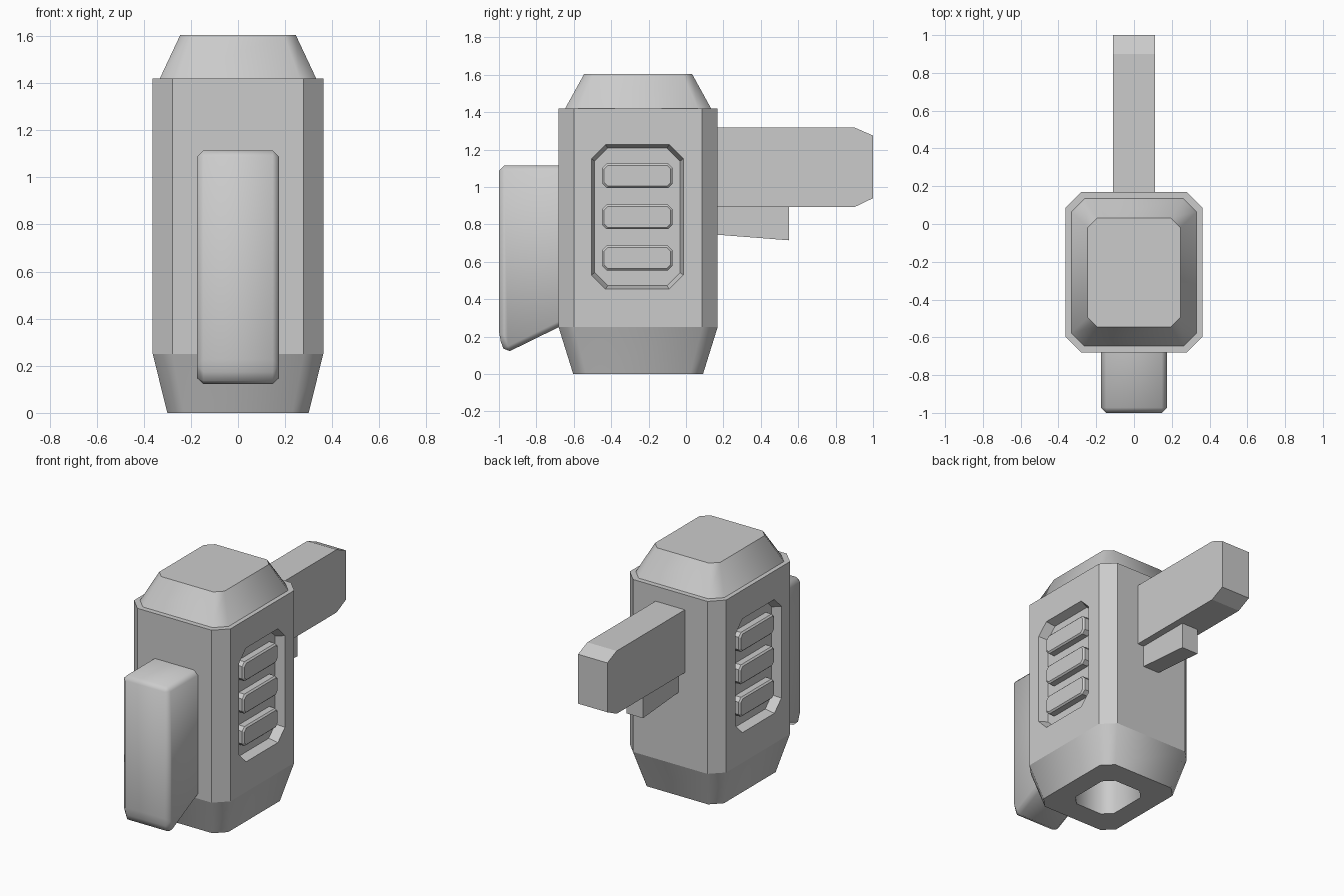
import bpy, bmesh
from mathutils import Vector

if "Cube" in bpy.data.objects:
    bpy.data.objects.remove(bpy.data.objects["Cube"], do_unlink=True)

grey = bpy.data.materials.new("plain_grey")
grey.use_nodes = True
colour = (0.6, 0.6, 0.6, 1)
grey.diffuse_color = colour
grey.node_tree.nodes["Principled BSDF"].inputs["Base Color"].default_value = colour

BODY_Y = -0.256
SHOULDER, SKIRT = 1.42, 0.25


def make_object(name, bm):
    bmesh.ops.recalc_face_normals(bm, faces=bm.faces)
    mesh = bpy.data.meshes.new(name)
    bm.to_mesh(mesh)
    bm.free()
    mesh.materials.append(grey)
    obj = bpy.data.objects.new(name, mesh)
    bpy.context.collection.objects.link(obj)
    return obj


def octagon(a, b, c):
    """Corners of a rectangle with half sizes a, b and chamfer c."""
    return [(a, c - b), (a, b - c), (a - c, b), (c - a, b),
            (-a, b - c), (-a, c - b), (c - a, -b), (a - c, -b)]


def loft(name, rings, place):
    """Closed skin through octagon rings given as (a, b, chamfer, level)."""
    bm = bmesh.new()
    loops = [[bm.verts.new(place(u, v, w)) for u, v in octagon(a, b, c)]
             for a, b, c, w in rings]
    for low, high in zip(loops, loops[1:]):
        for i in range(8):
            j = (i + 1) % 8
            bm.faces.new((low[i], low[j], high[j], high[i]))
    bm.faces.new(loops[0])
    bm.faces.new(loops[-1])
    return make_object(name, bm)


def extrude_profile(name, points, half_width):
    """Side outline in y, z made solid across x."""
    bm = bmesh.new()
    face = bm.faces.new([bm.verts.new((-half_width, y, z)) for y, z in points])
    new = bmesh.ops.extrude_face_region(bm, geom=[face])["geom"]
    bmesh.ops.translate(bm, vec=(2 * half_width, 0, 0),
                        verts=[g for g in new if isinstance(g, bmesh.types.BMVert)])
    return make_object(name, bm)


# Body: socket underneath, tapered skirt, straight walls, ledge and tapered cap
body = loft("body", [
    (0.15, 0.18, 0.06, 0.30),
    (0.16, 0.19, 0.06, 0.0),
    (0.30, 0.347, 0.07, 0.0),
    (0.362, 0.425, 0.083, SKIRT),
    (0.362, 0.425, 0.083, SHOULDER),
    (0.332, 0.39, 0.07, SHOULDER),
    (0.245, 0.288, 0.05, 1.605),
], lambda u, v, w: (u, BODY_Y + v, w))

# Side vents: chamfered recess with three raised slats on each side
for side, label in ((1, "left"), (-1, "right")):
    def on_side(z):
        return lambda u, v, w: (side * w, -0.26 + u, z + v)

    cutter = loft("recess_cutter", [
        (0.228, 0.368, 0.07, 0.302),
        (0.246, 0.386, 0.075, 0.362),
        (0.255, 0.395, 0.078, 0.392),
    ], on_side(0.84))
    cutter.hide_render = True
    cut = body.modifiers.new("recess", "BOOLEAN")
    cut.operation, cut.solver, cut.object = "DIFFERENCE", "EXACT", cutter
    bpy.context.view_layer.objects.active = body
    bpy.ops.object.modifier_apply(modifier=cut.name)
    bpy.data.objects.remove(cutter, do_unlink=True)

    for i in range(3):
        loft(f"{label}_vent_slat_{i + 1}", [
            (0.188, 0.066, 0.024, 0.295),
            (0.188, 0.066, 0.024, 0.345),
            (0.178, 0.056, 0.02, 0.355),
        ], on_side(0.62 + 0.22 * i))

# Body shading: only the sloping corner edges of cap, skirt and socket are soft
bm = bmesh.new()
bm.from_mesh(body.data)
for f in bm.faces:
    f.smooth = True
for e in bm.edges:
    p, q = (v.co for v in e.verts)
    middle = (p.z + q.z) / 2
    level = abs(p.z - q.z) < 0.001
    e.smooth = not level and not SKIRT < middle < SHOULDER
bm.to_mesh(body.data)
bm.free()

# Front block with softened edges
block = extrude_profile("front_block", [
    (-0.6, 1.115), (-1.0, 1.115), (-1.0, 0.2), (-0.967, 0.11), (-0.6, 0.29)], 0.175)
bm = bmesh.new()
bm.from_mesh(block.data)
edges = [e for e in bm.edges if any(v.co.y < -0.9 for v in e.verts)]
bmesh.ops.bevel(bm, geom=edges, offset=0.028, segments=1, affect="EDGES", clamp_overlap=True)
bm.to_mesh(block.data)
bm.free()
bpy.ops.object.select_all(action="DESELECT")
block.select_set(True)
bpy.context.view_layer.objects.active = block
bpy.ops.object.shade_smooth_by_angle(angle=0.82)

# Rear beam with chamfered end, and the small bracket below it
extrude_profile("rear_beam", [
    (0.1, 1.318), (0.9, 1.318), (1.0, 1.275), (1.0, 0.94), (0.9, 0.892), (0.1, 0.892)], 0.11)
extrude_profile("beam_bracket", [
    (0.1, 0.9), (0.55, 0.9), (0.55, 0.715), (0.1, 0.75)], 0.062)
